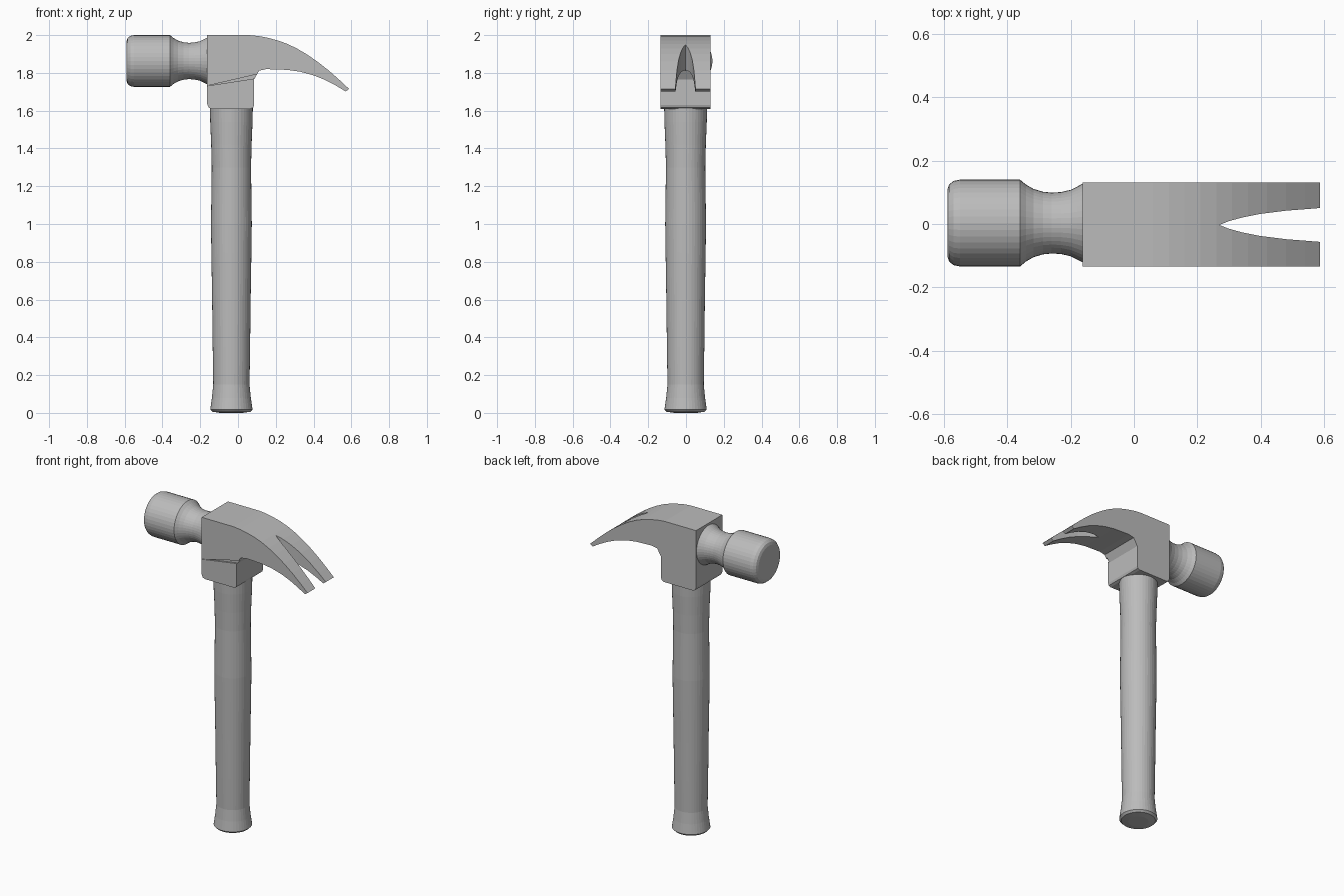
import bpy, bmesh, math
from mathutils import Matrix, Vector

cube = bpy.data.objects.get("Cube")
if cube:
    bpy.data.objects.remove(cube, do_unlink=True)

GREY = (0.5, 0.5, 0.5, 1)
mat = bpy.data.materials.new("plain grey")
mat.use_nodes = True
mat.diffuse_color = GREY
mat.node_tree.nodes["Principled BSDF"].inputs["Base Color"].default_value = GREY


def finish(name, bm):
    bmesh.ops.recalc_face_normals(bm, faces=bm.faces)
    mesh = bpy.data.meshes.new(name)
    bm.to_mesh(mesh)
    bm.free()
    mesh.materials.append(mat)
    obj = bpy.data.objects.new(name, mesh)
    bpy.context.collection.objects.link(obj)
    return obj


def lathe(name, profile, matrix, sides=40):
    """Turn (radius, height) pairs round the local z axis and cap both ends."""
    bm = bmesh.new()
    rings = []
    for r, h in profile:
        rings.append([bm.verts.new((r * math.cos(a), r * math.sin(a), h))
                      for a in (2 * math.pi * i / sides for i in range(sides))])
    for low, high in zip(rings, rings[1:]):
        for i in range(sides):
            j = (i + 1) % sides
            bm.faces.new((low[i], low[j], high[j], high[i]))
    bm.faces.new(rings[0])
    bm.faces.new(rings[-1])
    bm.transform(matrix)
    return finish(name, bm)


def extrude(name, outline, direction):
    """Fill a closed outline of 3D points and push it along a direction."""
    bm = bmesh.new()
    face = bm.faces.new([bm.verts.new(p) for p in outline])
    made = bmesh.ops.extrude_face_region(bm, geom=[face])["geom"]
    verts = [v for v in made if isinstance(v, bmesh.types.BMVert)]
    bmesh.ops.translate(bm, verts=verts, vec=Vector(direction))
    return finish(name, bm)


def cut(obj, cutter):
    cutter.hide_render = True
    mod = obj.modifiers.new("cut", "BOOLEAN")
    mod.operation = "DIFFERENCE"
    mod.solver = "EXACT"
    mod.object = cutter
    bpy.context.view_layer.objects.active = obj
    bpy.ops.object.modifier_apply(modifier=mod.name)
    bpy.data.objects.remove(cutter, do_unlink=True)


# Handle with flared butt and slight swell in the grip
handle_profile = [(0.06, 0), (0.1, 0.006), (0.112, 0.018), (0.103, 0.08), (0.096, 0.15),
                  (0.099, 0.35), (0.102, 0.6), (0.106, 0.85), (0.108, 1.0),
                  (0.106, 1.15), (0.104, 1.3), (0.107, 1.42), (0.112, 1.54), (0.114, 1.64)]
lathe("handle", handle_profile, Matrix.Translation((-0.035, -0.002, 0)))

# Striking poll and waisted neck, turned along x
poll_profile = [(0.105, -0.59), (0.122, -0.584), (0.133, -0.57), (0.137, -0.55),
                (0.137, -0.36), (0.122, -0.342), (0.108, -0.318), (0.099, -0.288),
                (0.096, -0.26), (0.098, -0.23), (0.105, -0.2), (0.115, -0.18), (0.124, -0.163)]
along_x = Matrix.Translation((0, 0.003, 1.863)) @ Matrix.Rotation(math.pi / 2, 4, "Y")
lathe("poll_and_neck", poll_profile, along_x)

# Head block and curved claw share one side outline
side = [(-0.163, 2.0), (0.06, 2.0), (0.11, 1.995), (0.16, 1.985), (0.21, 1.972),
        (0.26, 1.954), (0.31, 1.93), (0.36, 1.901), (0.42, 1.86), (0.48, 1.813),
        (0.54, 1.76), (0.588, 1.715), (0.57, 1.702), (0.52, 1.732), (0.46, 1.763),
        (0.4, 1.787), (0.33, 1.806), (0.26, 1.816), (0.15, 1.82), (0.112, 1.812),
        (0.085, 1.765), (0.085, 1.63), (0.08, 1.616), (0.065, 1.61),
        (-0.14, 1.61), (-0.155, 1.616), (-0.163, 1.635)]
head = extrude("head_and_claw", [(x, -0.135, z) for x, z in side], (0, 0.266, 0))

# Nail slot between the claw tips
half = [(0.3, 0.012), (0.34, 0.023), (0.4, 0.035), (0.48, 0.045), (0.62, 0.056)]
slot = [(0.27, 0)] + half + [(x, -y) for x, y in reversed(half)]
cut(head, extrude("slot_cutter", [(x, y - 0.003, 1.5) for x, y in slot], (0, 0, 0.6)))

# Shallow sloping groove on the front cheek
groove = [(-0.17, 1.73), (0.1, 1.772), (0.11, 1.795)]
cut(head, extrude("groove_cutter", [(x, -0.15, z) for x, z in groove], (0, 0.025, 0)))
